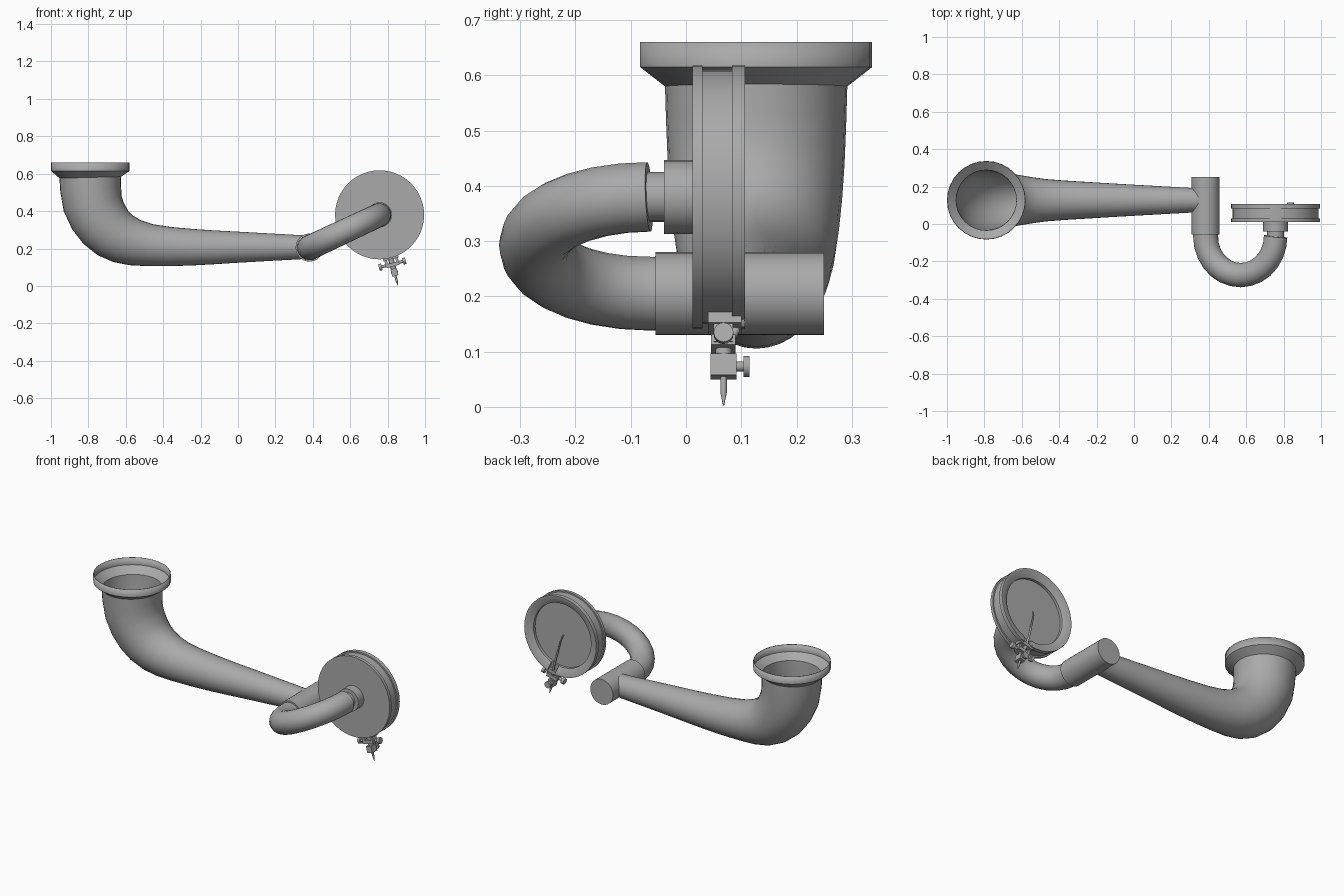
import bpy, bmesh, math
from mathutils import Vector, Matrix

if "Cube" in bpy.data.objects:
    bpy.data.objects.remove(bpy.data.objects["Cube"], do_unlink=True)

grey = bpy.data.materials.new("Plain grey metal")
grey.use_nodes = True
tone = (0.4, 0.4, 0.4, 1)
grey.diffuse_color = tone
grey.node_tree.nodes["Principled BSDF"].inputs["Base Color"].default_value = tone


def finish(name, bm, matrix=None):
    bmesh.ops.recalc_face_normals(bm, faces=bm.faces)
    mesh = bpy.data.meshes.new(name)
    bm.to_mesh(mesh)
    bm.free()
    if matrix:
        mesh.transform(matrix)
    mesh.materials.append(grey)
    ob = bpy.data.objects.new(name, mesh)
    bpy.context.collection.objects.link(ob)
    bpy.ops.object.select_all(action="DESELECT")
    ob.select_set(True)
    bpy.context.view_layer.objects.active = ob
    bpy.ops.object.shade_smooth_by_angle(angle=math.radians(35))
    return ob


def sweep(name, stations, side, axis=None, sides=32, caps=(True, True), matrix=None):
    """Skin circles along stations of (centre, radius); side is normal to the path plane."""
    bm = bmesh.new()
    rings = []
    side = Vector(side).normalized()
    for i, (c, r) in enumerate(stations):
        a = Vector(stations[max(i - 1, 0)][0])
        b = Vector(stations[min(i + 1, len(stations) - 1)][0])
        t = Vector(axis) if axis else (b - a).normalized()
        up = t.cross(side).normalized()
        angles = [math.tau * k / sides for k in range(sides)]
        rings.append([bm.verts.new(Vector(c) + r * (math.cos(w) * side + math.sin(w) * up))
                      for w in angles])
    for lo, hi in zip(rings, rings[1:]):
        for k in range(sides):
            j = (k + 1) % sides
            bm.faces.new((lo[k], lo[j], hi[j], hi[k]))
    if caps[0]:
        bm.faces.new(rings[0])
    if caps[1]:
        bm.faces.new(rings[-1])
    return finish(name, bm, matrix)


def rod(name, p, q, r, r2=None, matrix=None, sides=16):
    d = Vector(q) - Vector(p)
    return sweep(name, [(p, r), (q, r if r2 is None else r2)], d.orthogonal(),
                 sides=sides, matrix=matrix)


def box(name, lo, hi, matrix=None):
    lo, hi = Vector(lo), Vector(hi)
    bm = bmesh.new()
    bmesh.ops.create_cube(bm, size=1)
    for v in bm.verts:
        v.co = (lo + hi) / 2 + v.co * (hi - lo)
    return finish(name, bm, matrix)


def smooth_path(pts, steps):
    """Catmull-Rom points through tuples."""
    out = []
    for i in range(len(pts) - 1):
        a, b, c, d = (Vector(pts[min(max(i + k, 0), len(pts) - 1)]) for k in (-1, 0, 1, 2))
        for s in range(steps):
            u = s / steps
            out.append(b + (c - a) * u / 2 + (a - b * 2.5 + c * 2 - d / 2) * u * u
                       + ((b - c) * 1.5 + (d - a) / 2) * u ** 3)
    return out + [Vector(pts[-1])]


# Tapered arm with its elbow and open flared mouth: x, z, radius
mouth = [(-.79, .66, .21), (-.79, .615, .21)]
elbow = [(-.79, .58, .165), (-.777, .44, .16), (-.712, .322, .15), (-.615, .252, .135),
         (-.47, .218, .113), (-.25, .207, .098), (0, .207, .083), (.36, .207, .063)]
arm_y = .127
arm = sweep("tapered_arm",
            [((x, arm_y, z), r) for x, z, r in mouth + smooth_path(elbow, 2)],
            (0, 1, 0), caps=(False, True))
shell = arm.modifiers.new("wall", "SOLIDIFY")
shell.thickness = .004

# Cross sleeve at the narrow end
pivot = Vector((.383, 0, .205))
rod("pivot_sleeve", pivot + Vector((0, -.055, 0)), pivot + Vector((0, .25, 0)), .075, sides=32)

# U-shaped gooseneck from the sleeve to the sound box
outlet = Vector((.757, 0, .38))
half = (outlet - pivot) / 2
bend = [(pivot + Vector((0, -.04, 0)), .067)]
for i in range(15):
    w = math.pi * i / 14
    bend.append((pivot + half - half * math.cos(w)
                 + Vector((0, -.067 - half.length * math.sin(w), 0)), .067 - .004 * i / 14))
sweep("gooseneck", bend, half.cross(Vector((0, 1, 0))), sides=24)


def turned(name, profile, sides):
    """Turn (radius, y) pairs about the sound box axis."""
    return sweep(name, [(outlet + Vector((0, y, 0)), r) for r, y in profile],
                 (1, 0, 0), axis=(0, 1, 0), sides=sides)


turned("neck_collar", [(.045, -.075), (.045, -.04), (.067, -.04), (.067, .015)], 24)

# Sound box drum with two flanges and a recessed diaphragm at the back
drum = turned("sound_box", [(.238, .012), (.238, .03), (.23, .03), (.23, .083), (.238, .083),
                            (.238, .107), (.228, .107), (.19, .088), (.19, .072)], 48)

# Needle assembly is built hanging straight down, then tilted about the drum axis
tilt = Matrix.Translation(outlet) @ Matrix.Rotation(math.radians(-14.5), 4, "Y")

notch = box("rim_notch_cutter", (-.025, .082, -.26), (.025, .13, -.17), tilt)
notch.hide_render = True
notch.hide_viewport = True
cut = drum.modifiers.new("rim notch", "BOOLEAN")
cut.object = notch
cut.solver = "EXACT"

box("bracket_plate", (-.042, .04, -.246), (.042, .1, -.226), tilt)
box("pivot_block", (-.035, .045, -.285), (.035, .09, -.265), tilt)
for s in (-1, 1):
    box("bracket_lug", (s * .03 - .007, .05, -.28), (s * .03 + .007, .085, -.235), tilt)
    rod("pivot_screw", (s * .03, .068, -.272), (s * .062, .068, -.272), .008, matrix=tilt)
    rod("pivot_screw_head", (s * .058, .068, -.272), (s * .074, .068, -.272), .018, matrix=tilt)

# Stylus lever running up to the diaphragm centre
lever = [((0, .075, 0), .003), ((0, .09, -.03), .004), ((0, .096, -.18), .006),
         ((0, .09, -.25), .008), ((0, .07, -.28), .009)]
sweep("stylus_lever", lever, (1, 0, 0), sides=12, matrix=tilt)

# Needle chuck, thumbscrew and needle
rod("lever_stem", (0, .068, -.245), (0, .068, -.305), .015, matrix=tilt)
box("needle_chuck", (-.017, .044, -.337), (.017, .091, -.297), tilt)
rod("thumbscrew_stem", (0, .088, -.317), (0, .106, -.317), .009, matrix=tilt)
rod("thumbscrew_head", (0, .104, -.317), (0, .115, -.317), .019, matrix=tilt)
sweep("needle", [((0, .068, -.33), .006), ((0, .068, -.365), .006), ((0, .068, -.39), .001)],
      (1, 0, 0), sides=12, matrix=tilt)
